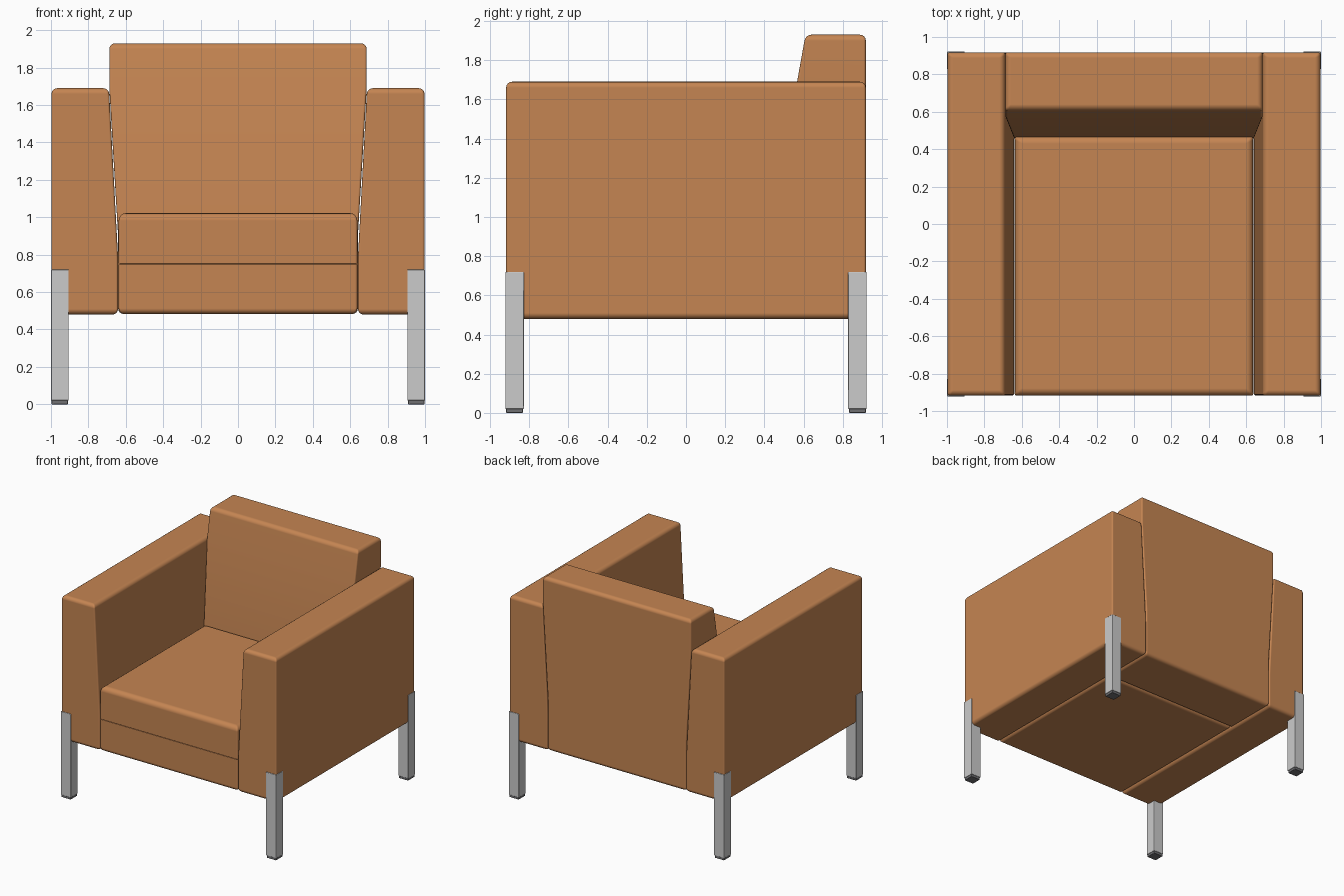
import bpy, bmesh
from mathutils import Vector

if "Cube" in bpy.data.objects:
    bpy.data.objects.remove(bpy.data.objects["Cube"])


def material(name, rgb):
    m = bpy.data.materials.new(name)
    m.diffuse_color = (*rgb, 1)
    m.use_nodes = True
    m.node_tree.nodes["Principled BSDF"].inputs["Base Color"].default_value = m.diffuse_color
    return m


LEATHER = material("tan_leather", (0.56, 0.235, 0.085))
RUBBER = material("dark_rubber", (0.16, 0.16, 0.17))


def loft(name, rings, mat=None, round_edges=0.03, corner=0.012, segments=4,
         sharp_z=None):
    """Solid from stacked rings (x0, x1, y0, y1, z), rounded by edge weight."""
    bm = bmesh.new()
    loops = []
    for x0, x1, y0, y1, z in rings:
        loops.append([bm.verts.new(p) for p in
                      ((x0, y0, z), (x1, y0, z), (x1, y1, z), (x0, y1, z))])
    bm.faces.new(loops[0][::-1])
    bm.faces.new(loops[-1])
    for a, b in zip(loops, loops[1:]):
        for i in range(4):
            j = (i + 1) % 4
            bm.faces.new((a[i], a[j], b[j], b[i]))
    bmesh.ops.recalc_face_normals(bm, faces=bm.faces)
    # end rims get the full radius, upright corners a small one
    weight = bm.edges.layers.float.new("bevel_weight_edge")
    ends = (rings[0][4], rings[-1][4])
    for e in bm.edges:
        za, zb = e.verts[0].co.z, e.verts[1].co.z
        if abs(za - zb) > 1e-5:
            e[weight] = corner / round_edges
        elif any(abs(za - z) < 1e-5 for z in ends):
            e[weight] = 0.1 if za == sharp_z or (
                sharp_z is not None and abs(za - sharp_z) < 1e-5) else 1.0
    me = bpy.data.meshes.new(name)
    bm.to_mesh(me)
    bm.free()
    ob = bpy.data.objects.new(name, me)
    bpy.context.collection.objects.link(ob)
    if mat:
        me.materials.append(mat)
    bev = ob.modifiers.new("rounding", 'BEVEL')
    bev.limit_method = 'WEIGHT'
    bev.width = round_edges
    bev.segments = segments
    bev.harden_normals = True
    bpy.ops.object.select_all(action='DESELECT')
    ob.select_set(True)
    bpy.context.view_layer.objects.active = ob
    bpy.ops.object.shade_smooth_by_angle(angle=0.6)
    return ob


# arms: inner face leans outward above the seat
Y = 0.918
for side, s in (("left", -1), ("right", 1)):
    rings = [(s * 0.641, s * 0.997, -Y, Y, 0.48),
             (s * 0.641, s * 0.997, -Y, Y, 0.78),
             (s * 0.690, s * 0.997, -Y, Y, 1.69)]
    loft(side + "_arm", rings, LEATHER)

# backrest: sloped front, sides follow the arms
loft("backrest", [(-0.641, 0.641, 0.45, Y, 0.483),
                  (-0.641, 0.641, 0.45, Y, 0.90),
                  (-0.688, 0.688, 0.567, Y, 1.69),
                  (-0.688, 0.688, 0.61, Y, 1.93)], LEATHER)

# seat base and cushion meet in a thin seam
loft("seat_base", [(-0.638, 0.638, -Y, 0.45, 0.483),
                   (-0.638, 0.638, -Y, 0.45, 0.75)], LEATHER, sharp_z=0.75)
loft("seat_cushion", [(-0.638, 0.638, -Y, 0.47, 0.75),
                      (-0.638, 0.638, -Y, 0.47, 1.022)], LEATHER, round_edges=0.04,
     sharp_z=0.75)

# square legs with rubber pads
for fb, sy in (("front", -1), ("back", 1)):
    for side, sx in (("left", -1), ("right", 1)):
        x0, x1 = sorted((sx * 0.905, sx * 1.0))
        y0, y1 = sorted((sy * 0.828, sy * 0.922))
        loft(f"{fb}_{side}_leg", [(x0, x1, y0, y1, 0.02), (x0, x1, y0, y1, 0.72)],
             round_edges=0.003, corner=0.003, segments=1)
        d = 0.004
        loft(f"{fb}_{side}_foot_pad",
             [(x0 + d, x1 - d, y0 + d, y1 - d, 0.0),
              (x0 + d, x1 - d, y0 + d, y1 - d, 0.03)],
             RUBBER, round_edges=0.003, corner=0.003, segments=1)
